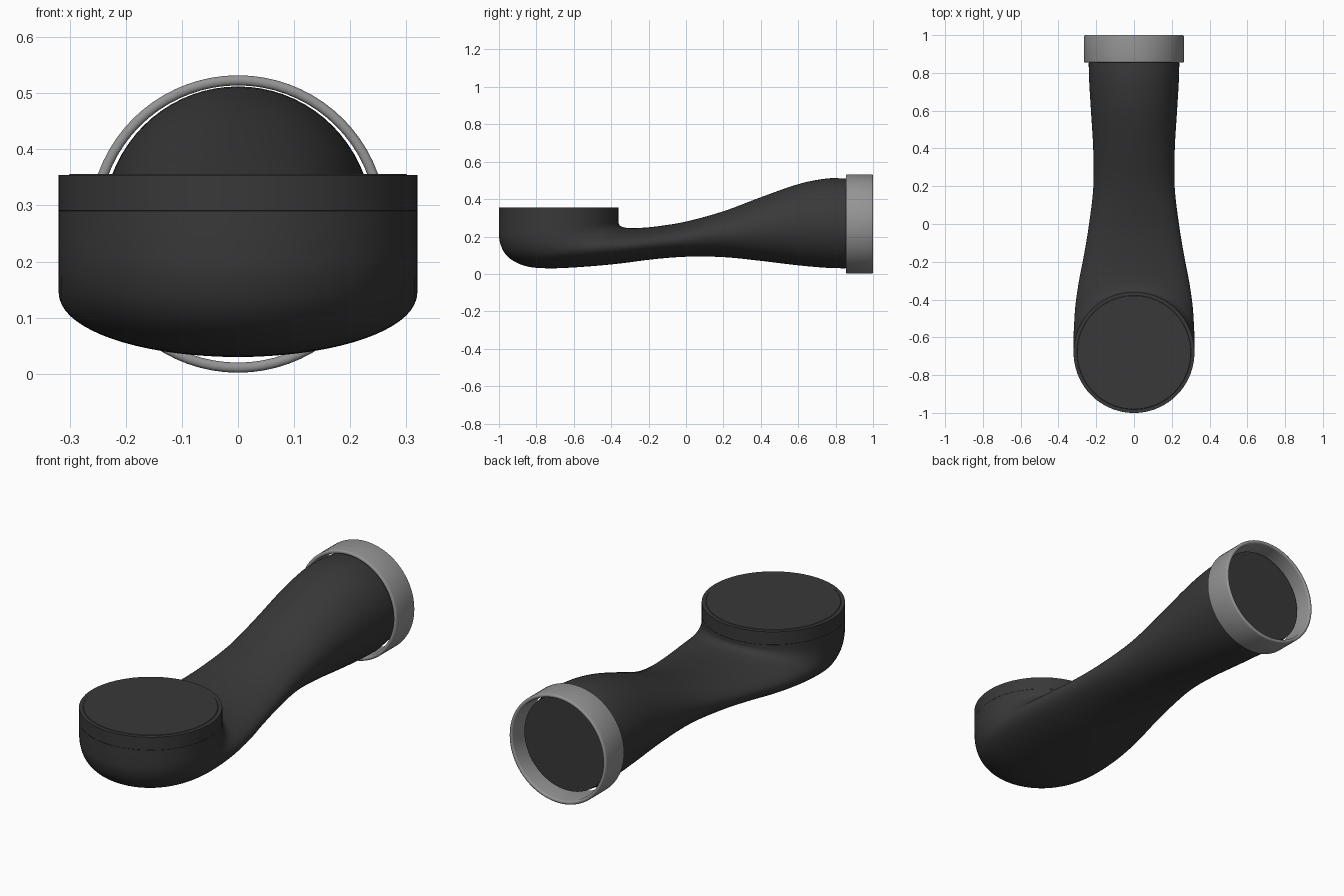
import bpy, bmesh, math
from mathutils import Vector

if "Cube" in bpy.data.objects:
    bpy.data.objects.remove(bpy.data.objects["Cube"])

SEG = 72


def material(name, value):
    m = bpy.data.materials.new(name)
    m.diffuse_color = (value, value, value, 1)
    m.use_nodes = True
    m.node_tree.nodes["Principled BSDF"].inputs["Base Color"].default_value = m.diffuse_color
    return m


def finish(bm, name, mat, angle=35):
    bmesh.ops.recalc_face_normals(bm, faces=bm.faces)
    mesh = bpy.data.meshes.new(name)
    bm.to_mesh(mesh)
    bm.free()
    ob = bpy.data.objects.new(name, mesh)
    bpy.context.collection.objects.link(ob)
    mesh.materials.append(mat)
    bpy.ops.object.select_all(action='DESELECT')
    ob.select_set(True)
    bpy.context.view_layer.objects.active = ob
    bpy.ops.object.shade_smooth_by_angle(angle=math.radians(angle))
    return ob


def bridge(bm, a, b):
    for i in range(SEG):
        j = (i + 1) % SEG
        bm.faces.new((a[i], a[j], b[j], b[i]))


def section(bm, s):
    # ellipse spanning upper point (y, z), lower point (y, z), half width
    hi, lo, w = Vector((0, s[0], s[1])), Vector((0, s[2], s[3])), s[4]
    mid, half = (hi + lo) / 2, (hi - lo) / 2
    return [bm.verts.new(mid + half * math.sin(a) + Vector((w * math.cos(a), 0, 0)))
            for a in (2 * math.pi * i / SEG for i in range(SEG))]


def smooth_path(pts, n):
    # Catmull-Rom interpolation of the stations
    out = []
    for i in range(len(pts) - 1):
        p0, p1, p2, p3 = (pts[max(0, min(len(pts) - 1, i + k))] for k in (-1, 0, 1, 2))
        for k in range(n):
            t = k / n
            out.append([0.5 * (2 * b + (c - a) * t + (2 * a - 5 * b + 4 * c - d) * t * t
                               + (3 * b - a - 3 * c + d) * t ** 3)
                        for a, b, c, d in zip(p0, p1, p2, p3)])
    return out + [list(pts[-1])]


def lathe(name, profile, place, mat, closed=False):
    bm = bmesh.new()
    rings = [[bm.verts.new(place(r * math.cos(a), r * math.sin(a), h))
              for a in (2 * math.pi * i / SEG for i in range(SEG))] for r, h in profile]
    for a, b in zip(rings, rings[1:]):
        bridge(bm, a, b)
    if closed:
        bridge(bm, rings[-1], rings[0])
    else:
        bm.faces.new(rings[0])
        bm.faces.new(rings[-1])
    return finish(bm, name, mat)


dark = material("dark_plastic", 0.04)
grey = material("grey_metal", 0.3)

# Duct body: straight flared tube that fans round into the upright cup
stations = [
    (0.85, 0.510, 0.85, 0.030, 0.240),
    (0.75, 0.510, 0.75, 0.033, 0.237),
    (0.60, 0.480, 0.60, 0.046, 0.228),
    (0.40, 0.410, 0.40, 0.070, 0.216),
    (0.20, 0.335, 0.20, 0.090, 0.215),
    (0.00, 0.280, 0.00, 0.092, 0.238),
    (-0.15, 0.255, -0.18, 0.078, 0.265),
    (-0.25, 0.246, -0.36, 0.055, 0.292),
    (-0.31, 0.246, -0.55, 0.038, 0.310),
    (-0.335, 0.250, -0.72, 0.030, 0.317),
    (-0.350, 0.256, -0.84, 0.038, 0.320),
    (-0.357, 0.264, -0.92, 0.068, 0.320),
    (-0.360, 0.272, -0.97, 0.112, 0.320),
    (-0.360, 0.278, -0.995, 0.170, 0.320),
    (-0.360, 0.284, -1.00, 0.225, 0.320),
    (-0.360, 0.290, -1.00, 0.290, 0.320),
]
bm = bmesh.new()
end = [(0.93, 0.50, 0.93, 0.04, 0.23)]
rings = [section(bm, s) for s in end + smooth_path(stations, 5)]
for a, b in zip(rings, rings[1:]):
    bridge(bm, a, b)
bm.faces.new(rings[0])
bm.faces.new(rings[-1])
finish(bm, "duct_body", dark)

# Cup collar with a faint seam below and a slightly raised flat lid
lathe("cup_collar",
      [(0.317, 0.288), (0.32, 0.291), (0.32, 0.354), (0.302, 0.354), (0.300, 0.356)],
      lambda u, v, h: (u, v - 0.68, h), dark)

# End ring: open band with rounded lips around the tube mouth
lip = 0.008
profile = []
for r, h, start in ((0.265 - lip, 1 - lip, 90), (0.247 + lip, 1 - lip, 90),
                    (0.247 + lip, 0.855 + lip, 180), (0.265 - lip, 0.855 + lip, 270)):
    first = 0 if (r > 0.256 and h > 0.9) else start
    for k in range(5):
        a = math.radians(first + 22.5 * k)
        profile.append((r + lip * math.cos(a), h + lip * math.sin(a)))
lathe("end_ring", profile, lambda u, v, h: (u, h, v + 0.267), grey, closed=True)
